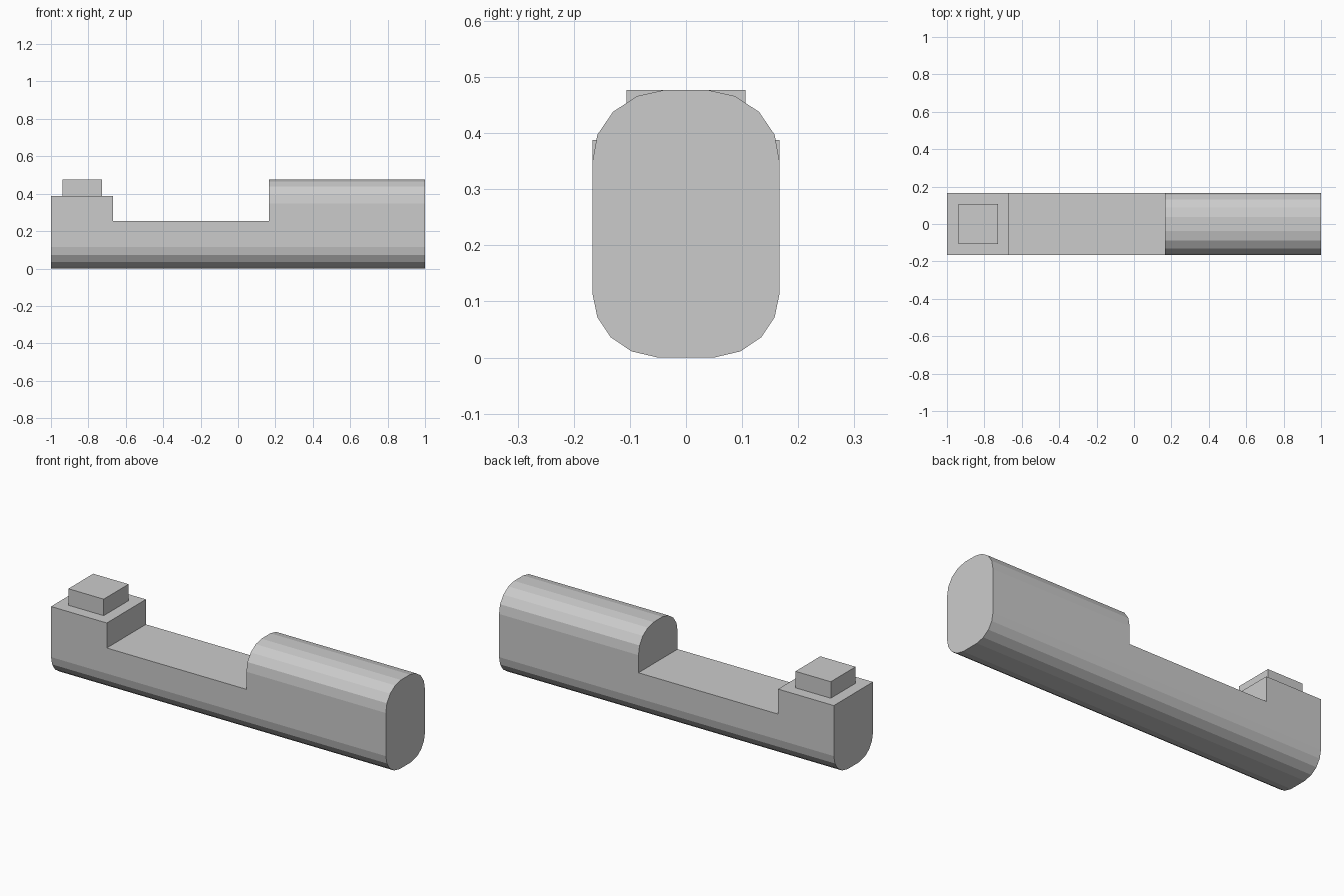
import bpy
import bmesh

if "Cube" in bpy.data.objects:
    bpy.data.objects.remove(bpy.data.objects["Cube"])

DECK, STEP, TOP = 0.253, 0.388, 0.477
X0, X1, X2, X3 = -1.0, -0.667, 0.167, 1.0
W = 0.167


def mirrored(half):
    """Closed section from its +y half, listed bottom to top."""
    return half + [(-y, z) for y, z in reversed(half)]


def prism(bm, section, xa, xb):
    """Extrude a y-z section along x."""
    a = [bm.verts.new((xa, y, z)) for y, z in section]
    b = [bm.verts.new((xb, y, z)) for y, z in section]
    n = len(section)
    bm.faces.new(a[::-1])
    bm.faces.new(b)
    for i in range(n):
        j = (i + 1) % n
        bm.faces.new((a[i], a[j], b[j], b[i]))


bm = bmesh.new()

# Round-bottomed lower body, split where the upper parts begin and end
prism(bm, mirrored([(0.05, 0), (0.097, 0.011), (0.134, 0.036),
                    (0.158, 0.072), (W, 0.115), (W, DECK)]), X0, X3)
for x in (X1, X2):
    bmesh.ops.bisect_plane(bm, geom=bm.verts[:] + bm.edges[:] + bm.faces[:],
                           plane_co=(x, 0, 0), plane_no=(1, 0, 0))

# Square pedestal and arched barrel on top
prism(bm, mirrored([(W, DECK), (W, STEP)]), X0, X1)
prism(bm, mirrored([(W, DECK), (W, 0.348), (0.158, 0.397), (0.13, 0.438),
                    (0.087, 0.466), (0.038, TOP)]), X2, X3)

# Remove the hidden contact faces and weld into one skin
hidden = [f for f in bm.faces
          if all(abs(v.co.z - DECK) < 1e-4 for v in f.verts)
          and not X1 < f.calc_center_median().x < X2]
bmesh.ops.delete(bm, geom=hidden, context='FACES')
bmesh.ops.remove_doubles(bm, verts=bm.verts[:], dist=1e-4)
bmesh.ops.recalc_face_normals(bm, faces=bm.faces[:])

# Raised square button, inset from the pedestal top
button = [f for f in bm.faces
          if all(abs(v.co.z - STEP) < 1e-4 for v in f.verts)]
bmesh.ops.inset_region(bm, faces=button, thickness=0.061, use_even_offset=True)
top = bmesh.ops.extrude_discrete_faces(bm, faces=button)["faces"]
bmesh.ops.translate(bm, vec=(0, 0, TOP - STEP),
                    verts=list({v for f in top for v in f.verts}))
bmesh.ops.recalc_face_normals(bm, faces=bm.faces[:])

mesh = bpy.data.meshes.new("notched_body")
bm.to_mesh(mesh)
bm.free()
bpy.context.collection.objects.link(bpy.data.objects.new("notched_body", mesh))
